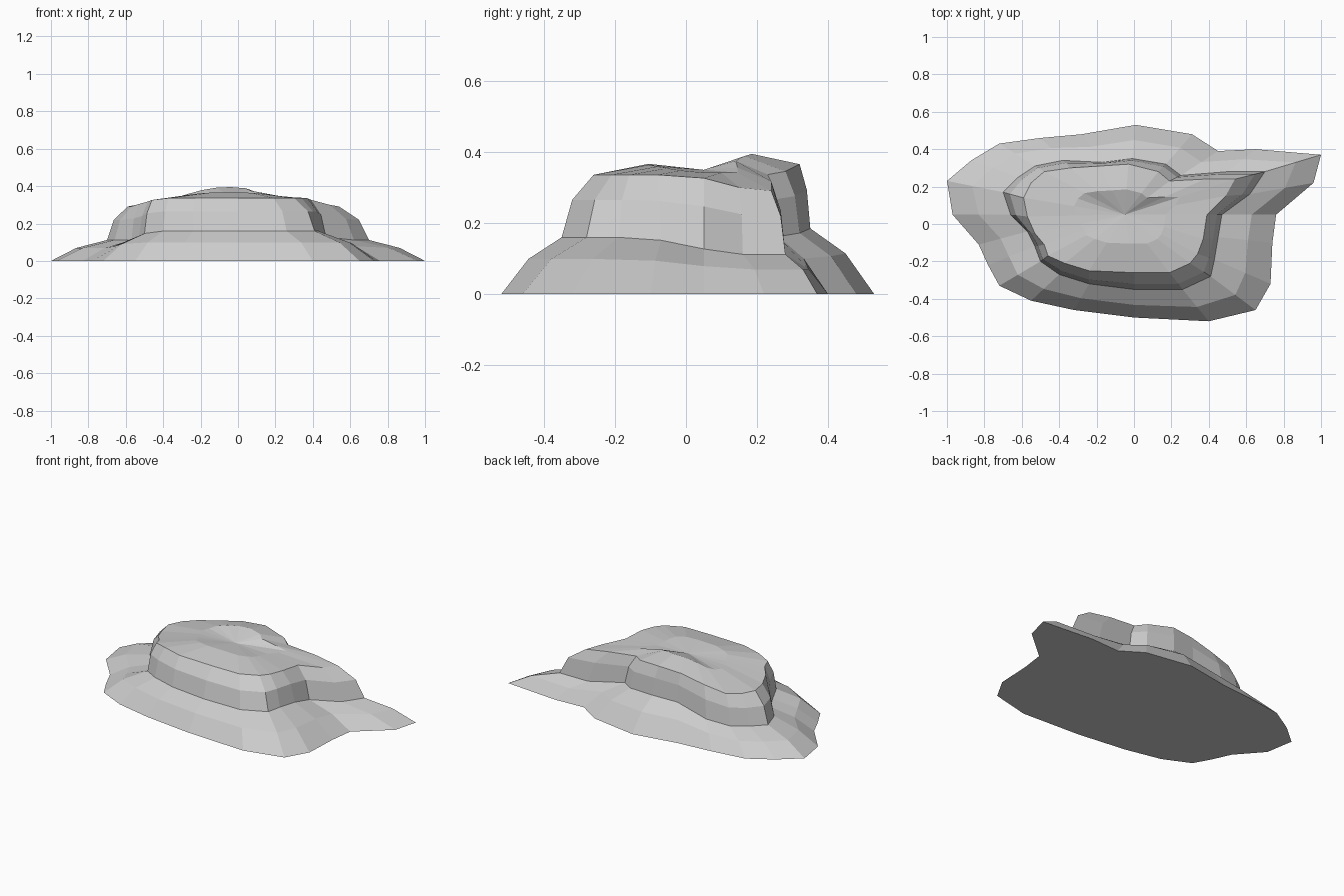
import bpy
import bmesh
from mathutils import Vector

default_cube = bpy.data.objects.get("Cube")
if default_cube:
    bpy.data.objects.remove(default_cube, do_unlink=True)

# Plan outlines in hundredths, counter-clockwise from the right-hand tip
SHORE = [(100, 37), (65, 40), (45, 39), (31, 48), (1, 53), (-28, 48), (-50, 46), (-72, 43),
         (-87, 34), (-100, 23), (-97, 5), (-83, -11), (-78, -22), (-72, -33), (-55, -41), (-32, -46),
         (0, -50), (40, -52), (65, -46), (73, -32), (74, -10), (76, 5), (96, 22)]
CLIFF_FOOT = [(70, 28), (50, 28), (25, 26), (17, 32), (-1, 35), (-17, 33), (-38, 34), (-53, 31),
              (-62, 25), (-70, 17), (-66, 5), (-57, -4), (-53, -12), (-50, -20), (-40, -27), (-24, -32),
              (0, -35), (26, -35), (41, -28), (43, -19), (45, -7), (47, 5), (62, 16)]
CLIFF_RIM = [(54, 24), (38, 24), (19, 23), (13, 28), (-3, 32), (-18, 31), (-34, 30), (-48, 28),
             (-55, 22), (-59, 14), (-57, 4), (-53, -5), (-48, -11), (-46, -17), (-37, -21), (-24, -25),
             (0, -26), (19, -26), (30, -21), (34, -16), (37, -8), (39, 5), (49, 15)]
SUMMIT = Vector((-0.05, 0.05, 0.35))


def ramp(value, start, end):
    return min(1, max(0, (value - start) / (end - start)))


def bump(x, centre, width):
    return max(0, 1 - ((x - centre) / width) ** 2)


def shore_height(x, y):
    return 0


def foot_height(x, y):
    drop = 0.048 * ramp(abs(x) + 0.3 * y, 0.41, 0.52)
    return 0.16 - drop + 0.025 * bump(x, -0.02, 0.3) * ramp(y, 0.2, 0.35)


def rim_height(x, y):
    drop = 0.045 * ramp(abs(x) + 0.3 * y, 0.36, 0.58)
    return 0.336 - drop + 0.03 * bump(x, -0.05, 0.25) * ramp(y, 0.2, 0.32)


def crown_height(x, y):
    back_dome = 0.053 * bump(x, -0.05, 0.26) * ramp(y, 0.06, 0.16)
    front_dome = 0.025 * bump(x, -0.05, 0.36) * ramp(-y, -0.03, 0.09)
    return 0.342 + back_dome + front_dome


def outline(points, height):
    return [Vector((x / 100, y / 100, height(x / 100, y / 100))) for x, y in points]


def between(lower, upper, across, up):
    ring = []
    for a, b in zip(lower, upper):
        p = a.lerp(b, across)
        p.z = a.z + (b.z - a.z) * up
        ring.append(p)
    return ring


# Stack of rings from the ground to the plateau
shore = outline(SHORE, shore_height)
foot = outline(CLIFF_FOOT, foot_height)
rim = outline(CLIFF_RIM, rim_height)
crown = [p.lerp(SUMMIT, 0.5) for p in rim]
for p in crown:
    p.z = crown_height(p.x, p.y)
rings = [shore, between(shore, foot, 0.45, 0.62), foot,
         between(foot, rim, 0.33, 0.6), rim, crown]

# Skirt, cliff and plateau joined into one closed landform
bm = bmesh.new()
loops = [[bm.verts.new(p) for p in ring] for ring in rings]
count = len(shore)
for lower, upper in zip(loops, loops[1:]):
    for i in range(count):
        j = (i + 1) % count
        bm.faces.new((lower[i], lower[j], upper[j], upper[i]))
top = bm.verts.new(SUMMIT)
for i in range(count):
    bm.faces.new((loops[-1][i], loops[-1][(i + 1) % count], top))
bm.faces.new(list(reversed(loops[0])))
bmesh.ops.recalc_face_normals(bm, faces=bm.faces)

mesh = bpy.data.meshes.new("terraced_rock")
bm.to_mesh(mesh)
bm.free()
rock = bpy.data.objects.new("terraced_rock", mesh)
bpy.context.collection.objects.link(rock)

# Plain grey stone
stone = bpy.data.materials.new("light_grey_stone")
stone.use_nodes = True
colour = (0.6, 0.6, 0.6, 1)
stone.diffuse_color = colour
stone.node_tree.nodes["Principled BSDF"].inputs["Base Color"].default_value = colour
mesh.materials.append(stone)
